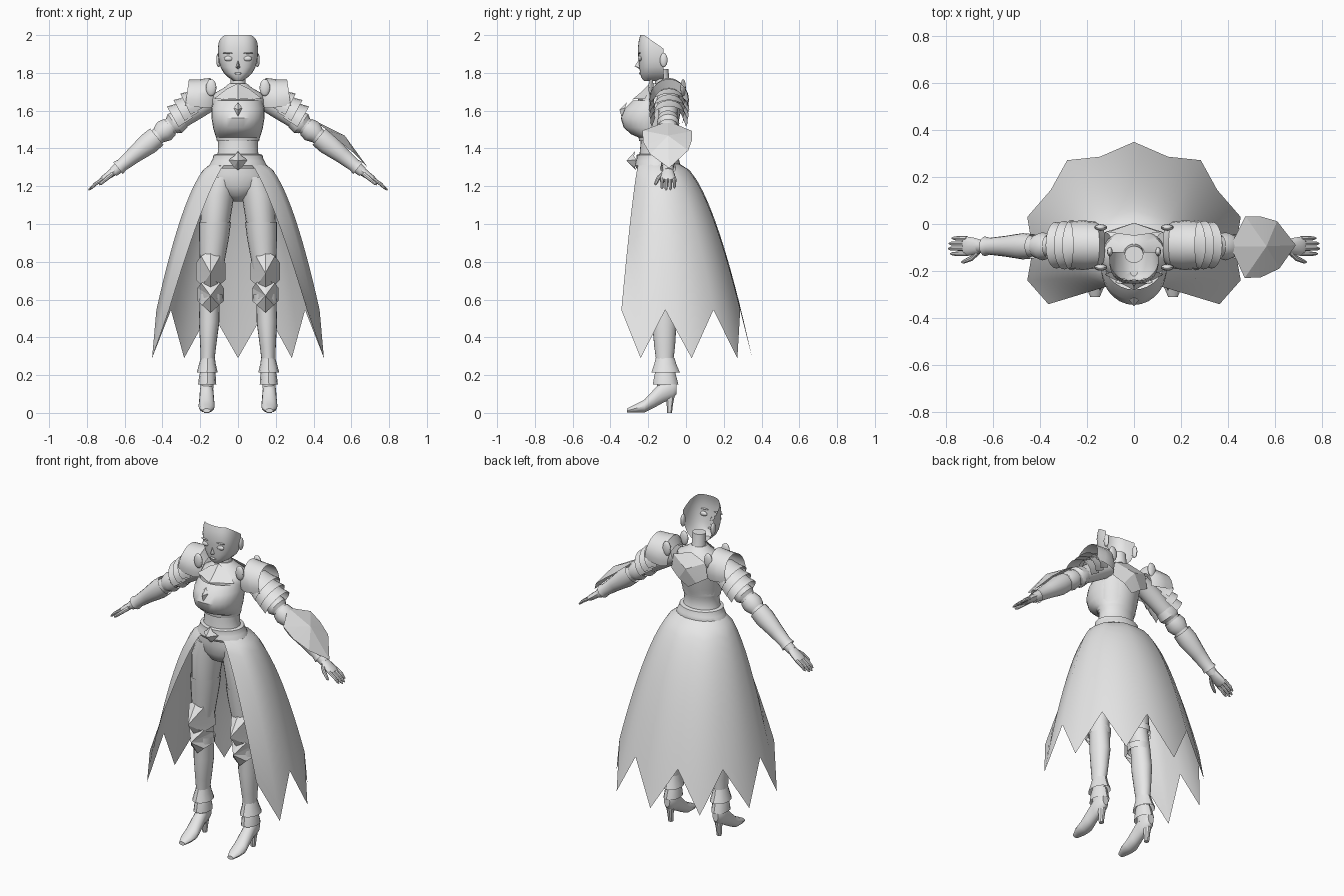
import bpy, bmesh, math
from mathutils import Vector as V

grey = bpy.data.materials.new("plain_grey")
grey.diffuse_color = (0.8, 0.8, 0.8, 1)
X, Y, Z = V((1, 0, 0)), V((0, 1, 0)), V((0, 0, 1))
SIDES = ((1, "left"), (-1, "right"))


def finish(name, bm, angle=35):
    bmesh.ops.recalc_face_normals(bm, faces=bm.faces)
    me = bpy.data.meshes.new(name)
    bm.to_mesh(me)
    bm.free()
    me.materials.append(grey)
    me.polygons.foreach_set("use_smooth", [True] * len(me.polygons))
    me.set_sharp_from_angle(angle=math.radians(angle))
    ob = bpy.data.objects.new(name, me)
    bpy.context.collection.objects.link(ob)
    return ob


def mesh(name, verts, faces, angle=35):
    bm = bmesh.new()
    vs = [bm.verts.new(v) for v in verts]
    for f in faces:
        bm.faces.new([vs[i] for i in f])
    return finish(name, bm, angle)


def spow(v, e):
    return math.copysign(abs(v) ** e, v)


def loft_bm(rings, n=20, arc=None, caps=True, e=1.0):
    """Skin rings of (centre, a, b); arc = degrees centred on +b for open shells."""
    bm = bmesh.new()
    rows = []
    for c, a, b in rings:
        row = []
        for i in range(n):
            t = 2 * math.pi * i / n
            if arc:
                t = math.radians(90 - arc / 2 + arc * i / (n - 1))
            row.append(bm.verts.new(c + a * spow(math.cos(t), e) + b * spow(math.sin(t), e)))
        rows.append(row)
    for r, q in zip(rows, rows[1:]):
        for i in range(n - 1 if arc else n):
            j = (i + 1) % n
            bm.faces.new((r[i], r[j], q[j], q[i]))
    if caps and not arc:
        bm.faces.new(rows[0])
        bm.faces.new(rows[-1])
    return bm


def stack(name, s, rows, n=20, caps=True):
    """Horizontal rings: (z, x, y, rx, ry)."""
    return finish(name, loft_bm([(V((s * x, y, z)), X * rx, Y * ry) for z, x, y, rx, ry in rows], n, None, caps))


def body(name, rows, caps=True):
    """Centred rings: (z, half width, front y, back y)."""
    return stack(name, 1, [(z, 0, (f + b) / 2, w, (b - f) / 2) for z, w, f, b in rows], 28, caps)


def limb(name, s, rows, y=-.095, n=16, arc=None, caps=True):
    """Rings across an arm direction: (x, z, ry, rb)."""
    d = V((rows[-1][0] - rows[0][0], 0, rows[-1][1] - rows[0][1])).normalized()
    up = V((-d.z * s, 0, d.x))
    return finish(name, loft_bm([(V((s * x, y, z)), Y * ry, up * rb) for x, z, ry, rb in rows], n, arc, caps))


def blob(name, loc, size, u=16, v=10):
    bm = bmesh.new()
    bmesh.ops.create_uvsphere(bm, u_segments=u, v_segments=v, radius=1)
    for w in bm.verts:
        w.co = V(loc) + V([w.co[i] * size[i] for i in range(3)])
    return finish(name, bm)


def fan(name, centre, outline):
    """Faceted plate rising to a centre point."""
    n = len(outline)
    return mesh(name, [centre] + outline, [(0, i + 1, (i + 1) % n + 1) for i in range(n)], 10)


def symmetric(half):
    return half + [(-x, y, z) for x, y, z in reversed(half) if x]


# Head: open face shell, cut behind the forehead and ears
face = [(1.757, .022, -.222), (1.775, .05, -.237), (1.80, .076, -.243), (1.83, .092, -.247), (1.86, .1, -.25),
        (1.89, .105, -.253), (1.93, .106, -.255), (1.97, .102, -.25), (2.0, .094, -.242)]
bm = loft_bm([(V((0, -.14, z)), X * w, Y * (-.14 - f)) for z, w, f in face], 36, None, True, .75)
bmesh.ops.delete(bm, geom=[f for f in bm.faces if len(f.verts) > 4 and f.calc_center_median().z > 1.9], context='FACES')
for co, no in (((0, -.222, 2.0), (0, .57, .82)), ((0, -.12, 1.9), (0, 1, 0))):
    bmesh.ops.bisect_plane(bm, geom=bm.verts[:] + bm.edges[:] + bm.faces[:], plane_co=co, plane_no=no, clear_outer=True)
finish("face", bm)
fan("nose", (0, -.272, 1.835), [(0, -.25, 1.87), (.012, -.246, 1.828), (0, -.245, 1.82), (-.012, -.246, 1.828)])
blob("lips", (0, -.243, 1.797), (.02, .006, .006))
for s, side in SIDES:
    blob(side + "_eye", (s * .05, -.243, 1.876), (.024, .011, .014))
    blob(side + "_brow", (s * .05, -.247, 1.905), (.03, .008, .004))
    blob(side + "_ear", (s * .103, -.118, 1.868), (.012, .02, .038))

# Neck, trunk, breastplate and belt
stack("neck", 1, [(1.67, 0, -.115, .055, .05), (1.74, 0, -.125, .04, .04), (1.82, 0, -.13, .04, .036)])
body("trunk", [(1.12, .03, -.16, -.09), (1.15, .08, -.215, -.05), (1.2, .155, -.24, -.03), (1.26, .16, -.25, -.03),
               (1.32, .128, -.25, -.045), (1.38, .107, -.245, -.07), (1.43, .106, -.24, -.07), (1.5, .12, -.24, -.05),
               (1.6, .133, -.26, -.03), (1.66, .14, -.255, -.02), (1.69, .13, -.225, -.03), (1.72, .075, -.195, -.06),
               (1.745, .045, -.175, -.085)])
body("breastplate", [(1.455, .115, -.245, -.06), (1.475, .122, -.29, -.055), (1.51, .132, -.33, -.045),
                     (1.56, .14, -.345, -.035), (1.61, .141, -.325, -.025), (1.655, .13, -.28, -.02)], False)
body("waist_band", [(1.44, .112, -.248, -.065), (1.465, .117, -.252, -.06)], False)
body("belt", [(1.295, .148, -.262, -.035), (1.31, .152, -.27, -.03), (1.335, .14, -.265, -.035),
              (1.345, .134, -.262, -.04), (1.365, .13, -.262, -.045), (1.37, .118, -.25, -.06)])
fan("belt_buckle", (0, -.315, 1.335), symmetric([(0, -.27, 1.385), (.02, -.275, 1.36), (.05, -.262, 1.34), (.02, -.27, 1.3), (0, -.265, 1.285)]))
fan("chest_gem", (0, -.352, 1.605), symmetric([(0, -.312, 1.645), (.022, -.322, 1.615), (0, -.338, 1.555)]))
fan("throat_plate", (0, -.235, 1.7), symmetric([(0, -.19, 1.745), (.06, -.19, 1.715), (.125, -.215, 1.665), (0, -.283, 1.66)]))
fan("back_plate", (0, .005, 1.64), symmetric([(0, -.05, 1.725), (.11, -.035, 1.69), (.125, -.035, 1.6), (.06, -.015, 1.56), (0, -.02, 1.52)]))

# Skirt: open front, zigzag hem
half = [(.365, -.342, .545), (.455, -.24, .29), (.432, -.11, .545), (.455, .03, .29),
        (.355, .145, .545), (.285, .272, .29), (.145, .287, .545), (0, .35, .29)]
hem = half + [(-x, y, z) for x, y, z in reversed(half[:-1])]
rows, m = 14, len(hem)
verts = []
for k, (x, y, z) in enumerate(hem):
    q = min(k, m - 1 - k) / 7
    a = math.radians(-62 + 152 * q)
    top = V((math.copysign(.142 * math.cos(a), x) if x else 0, -.15 + .115 * math.sin(a), 1.32))
    power = .78 if q == 0 else .58
    reach = (1.32 - z) / 1.03
    for r in range(rows):
        t = (r / (rows - 1)) ** 1.3
        f = t ** power
        verts.append((top.x + (x - top.x) * f, top.y + (y - top.y) * f, 1.32 + (z - 1.32) * t))
mesh("skirt", verts, [(k * rows + r, (k + 1) * rows + r, (k + 1) * rows + r + 1, k * rows + r + 1)
                      for k in range(m - 1) for r in range(rows - 1)], 50)

for s, side in SIDES:
    # Legs and boots
    stack(side + "_leg", s, [(1.25, .085, -.14, .075, .095), (1.15, .108, -.14, .088, .1), (1.0, .122, -.142, .078, .085),
                             (.85, .132, -.14, .066, .07), (.72, .142, -.135, .055, .06), (.6, .15, -.122, .053, .06),
                             (.48, .153, -.115, .054, .065), (.35, .158, -.113, .042, .055), (.25, .162, -.112, .034, .042),
                             (.13, .164, -.11, .034, .043)])
    stack(side + "_thigh_boot", s, [(1.01, .122, -.142, .085, .092), (.93, .127, -.141, .08, .085),
                                    (.8, .137, -.137, .066, .07), (.72, .142, -.135, .058, .063)], caps=False)
    for i, (z, w) in enumerate(((.29, .055), (.225, .048))):
        stack(f"{side}_ankle_guard_{i + 1}", s, [(z, .16, -.11, .038, .05), (z - .03, .162, -.11, .044, .058),
                                                 (z - .075, .163, -.108, w, w + .02)], 12, False)
    for name, z, h, w, yc in (("upper_knee", .74, .12, .078, -.285), ("lower_knee", .62, .09, .07, -.255)):
        pts = [(0, -.2, z + h), (.05, -.2, z + h * .75), (w, -.135, z + h * .45), (w, -.12, z - h * .3),
               (.045, -.19, z - h * .55), (0, -.19, z - h)]
        fan(f"{side}_{name}_plate", (s * .145, yc, z), [(x + s * .145, y, h2) for x, y, h2 in symmetric(pts)])
        stack(f"{side}_{name}_strap", s, [(z - .03, .145, -.13, .064, .068), (z + .01, .143, -.132, .064, .068)], caps=False)
    shoe = [(-.312, .012, .02, .011), (-.27, .023, .038, .022), (-.22, .036, .043, .035), (-.17, .075, .039, .05),
            (-.12, .115, .036, .062), (-.07, .13, .034, .058), (-.05, .135, .02, .036)]
    finish(side + "_shoe", loft_bm([(V((s * .166, y, z)), X * rx, Z * rz) for y, z, rx, rz in shoe], 14))
    stack(side + "_shoe_heel", s, [(.12, .166, -.083, .028, .03), (.05, .166, -.085, .018, .018), (0, .166, -.088, .014, .014)], 10)

    # Arms and hands
    limb(side + "_upper_arm", s, [(.12, 1.665, .06, .05), (.22, 1.61, .054, .056), (.31, 1.55, .048, .05), (.41, 1.48, .042, .042)])
    limb(side + "_forearm", s, [(.39, 1.492, .04, .04), (.45, 1.445, .046, .046), (.53, 1.38, .044, .042),
                                (.61, 1.315, .032, .032), (.66, 1.275, .028, .027)])
    limb(side + "_arm_band", s, [(.30, 1.558, .054, .055), (.335, 1.532, .06, .062), (.35, 1.52, .05, .05)], caps=False)
    limb(side + "_elbow_guard", s, [(.36, 1.515, .052, .052), (.39, 1.492, .06, .06), (.42, 1.47, .048, .046)], caps=False)
    limb(side + "_bracer", s, [(.43, 1.462, .052, .056), (.475, 1.425, .056, .058), (.55, 1.365, .044, .044),
                               (.615, 1.312, .036, .035), (.635, 1.296, .042, .04)], caps=False)
    limb(side + "_palm", s, [(.645, 1.288, .026, .024), (.68, 1.262, .036, .02), (.71, 1.24, .041, .018), (.725, 1.23, .038, .012)], n=12)
    for i, length in enumerate((.88, 1, .97, .8)):
        y0 = -.127 + i * .022
        x1, z1 = .715 + .077 * length, 1.237 - .058 * length
        limb(f"{side}_finger_{i + 1}", s, [(.712, 1.24, .01, .01), (.755, 1.212, .009, .009), (x1 - .01, z1 + .008, .008, .007), (x1, z1, .003, .003)], y0, 8)
    thumb = [(.662, -.118, 1.268, .014), (.69, -.145, 1.245, .012), (.725, -.16, 1.215, .009), (.735, -.162, 1.208, .004)]
    finish(side + "_thumb", loft_bm([(V((s * x, y, z)), Y * r, V((s * .5, 0, .8)) * r) for x, y, z, r in thumb], 8))

    # Shoulder armour: crown plate, layered lames and small discs
    limb(side + "_shoulder_crown", s, [(.135, 1.64, .08, .08), (.165, 1.65, .1, .125), (.22, 1.655, .106, .112), (.275, 1.66, .1, .106)], -.09, 13, 215)
    for i in range(3):
        limb(f"{side}_shoulder_lame_{i + 1}", s, [(.19 + .033 * i, 1.65 - .03 * i, .08, .075), (.235 + .033 * i, 1.627 - .032 * i, .092, .08),
                                                  (.267 + .033 * i, 1.612 - .033 * i, .108 - .004 * i, .088)], -.09, 13, 230)
    for y, part in ((-.185, "front"), (-.015, "rear")):
        blob(f"{side}_{part}_shoulder_disc", (s * .142, y, 1.722), (.028, .014, .045), 12, 8)

# Shield strapped on the left forearm
rim = [(.41, -.095, 1.545), (.475, .033, 1.492), (.54, .032, 1.445), (.61, .012, 1.39), (.69, -.09, 1.295),
       (.62, -.19, 1.37), (.54, -.228, 1.435), (.472, -.23, 1.495)]
fan("shield", (.565, -.095, 1.468), rim)
fan("shield_back", (.55, -.095, 1.445), rim)
